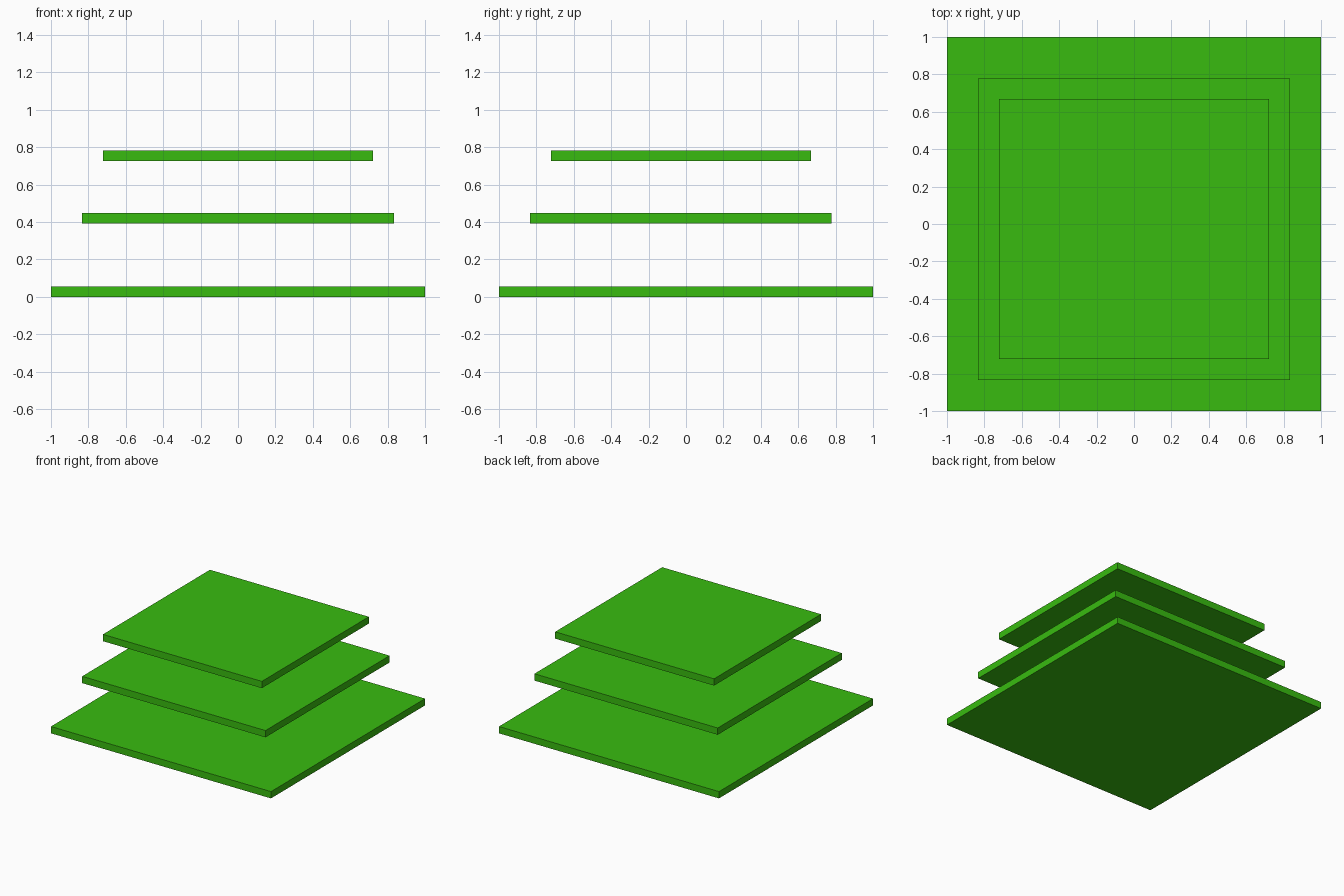
import bpy

if "Cube" in bpy.data.objects:
    bpy.data.objects.remove(bpy.data.objects["Cube"])

green = bpy.data.materials.new("leaf_green")
green.diffuse_color = (0.04, 0.5, 0.005, 1.0)
green.use_nodes = True
green.node_tree.nodes["Principled BSDF"].inputs["Base Color"].default_value = green.diffuse_color


def plate(name, half, y_max, z0, thickness=0.056):
    """Flat slab, symmetric in x, running from -half to y_max in y."""
    depth = half + y_max
    bpy.ops.mesh.primitive_cube_add(
        size=1, location=(0, (y_max - half) / 2, z0 + thickness / 2))
    ob = bpy.context.object
    ob.name = name
    ob.scale = (2 * half, depth, thickness)
    bpy.ops.object.transform_apply(location=False, rotation=False, scale=True)
    ob.data.materials.append(green)


# Three floating tiers, shrinking upwards
plate("bottom_tier", 1.0, 1.0, 0.0)
plate("middle_tier", 0.833, 0.778, 0.393)
plate("top_tier", 0.722, 0.667, 0.725)
